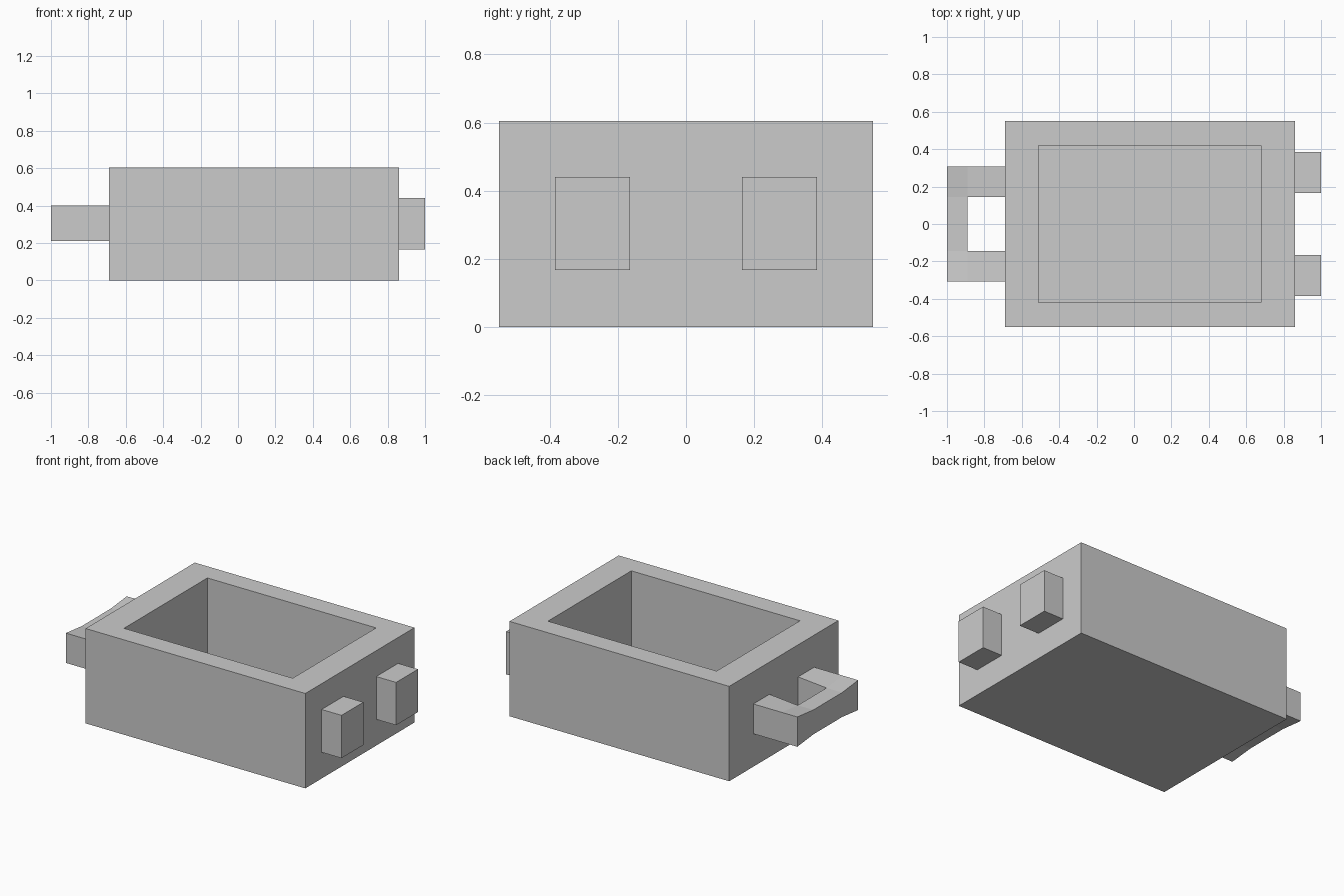
import bpy, bmesh

if "Cube" in bpy.data.objects:
    bpy.data.objects.remove(bpy.data.objects["Cube"])


def finish(name, bm):
    bmesh.ops.recalc_face_normals(bm, faces=bm.faces)
    mesh = bpy.data.meshes.new(name)
    bm.to_mesh(mesh)
    bm.free()
    obj = bpy.data.objects.new(name, mesh)
    bpy.context.collection.objects.link(obj)
    return obj


def box(lo, hi):
    bm = bmesh.new()
    bmesh.ops.create_cube(bm, size=1)
    for v in bm.verts:
        for i in range(3):
            v.co[i] = lo[i] if v.co[i] < 0 else hi[i]
    return bm


# Open tray body: inset the top face, then sink it to form the cavity
bm = box((-0.69, -0.55, 0), (0.86, 0.55, 0.605))
top = max(bm.faces, key=lambda f: f.calc_center_median().z)
cx = top.calc_center_median().x
bmesh.ops.inset_region(bm, faces=[top], thickness=0.1)
for v in top.verts:
    v.co.x = -0.51 if v.co.x < cx else 0.68
    v.co.y = -0.42 if v.co.y < 0 else 0.42
floor = bmesh.ops.extrude_discrete_faces(bm, faces=[top])["faces"][0]
for v in floor.verts:
    v.co.z = 0.09
finish("tray_body", bm)

# Two pegs on the right end
for side, y in (("front", -0.275), ("back", 0.275)):
    finish(side + "_peg", box((0.86, y - 0.11, 0.167), (1.0, y + 0.11, 0.44)))

# Pull handle: grip bar slimmer in the middle, with an arm at each end
stations = [(-0.307, 0.095), (-0.145, 0.078), (0.145, 0.078), (0.307, 0.095)]
bm = bmesh.new()
rings = [[bm.verts.new((x, y, 0.305 + s * h))
          for x, s in ((-1, -1), (-0.89, -1), (-0.89, 1), (-1, 1))]
         for y, h in stations]
bm.faces.new(rings[0])
bm.faces.new(rings[-1])
arm_roots = []
for k, (a, b) in enumerate(zip(rings, rings[1:])):
    for i in range(4):
        j = (i + 1) % 4
        f = bm.faces.new((a[i], a[j], b[j], b[i]))
        if i == 1 and k != 1:
            arm_roots.append(f)
for f in bmesh.ops.extrude_discrete_faces(bm, faces=arm_roots)["faces"]:
    for v in f.verts:
        v.co.x = -0.69
        v.co.z = 0.21 if v.co.z < 0.305 else 0.40
finish("pull_handle", bm)
